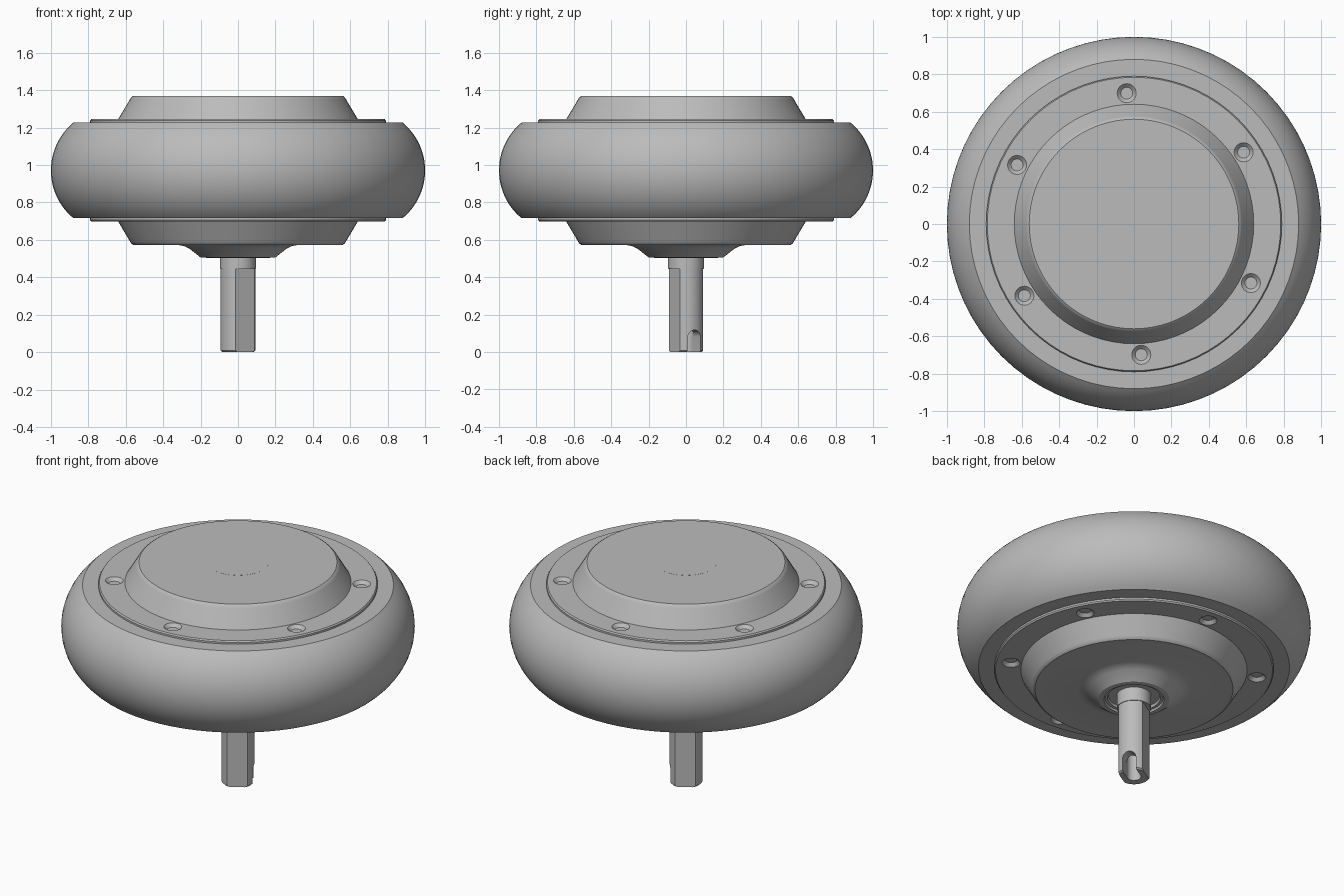
import bpy, bmesh, math
from mathutils import Vector, Matrix

cube = bpy.data.objects.get("Cube")
if cube:
    bpy.data.objects.remove(cube, do_unlink=True)

GREY = (0.5, 0.5, 0.5, 1)
metal = bpy.data.materials.new("plain grey")
metal.use_nodes = True
metal.diffuse_color = GREY
metal.node_tree.nodes["Principled BSDF"].inputs["Base Color"].default_value = GREY

MID = 0.971  # height of the wheel's centre plane


def add_object(name, bm):
    bmesh.ops.recalc_face_normals(bm, faces=bm.faces)
    mesh = bpy.data.meshes.new(name)
    bm.to_mesh(mesh)
    bm.free()
    mesh.materials.append(metal)
    obj = bpy.data.objects.new(name, mesh)
    bpy.context.collection.objects.link(obj)
    return obj


def lathe(name, profile, steps=72, closed=False):
    """Spin (radius, height) points about the z axis."""
    bm = bmesh.new()
    verts = [bm.verts.new((r, 0, z)) for r, z in profile]
    pairs = list(zip(verts, verts[1:]))
    if closed:
        pairs.append((verts[-1], verts[0]))
    edges = [bm.edges.new(p) for p in pairs]
    bmesh.ops.spin(bm, geom=verts + edges, axis=(0, 0, 1), cent=(0, 0, 0),
                   angle=math.tau, steps=steps)
    bmesh.ops.remove_doubles(bm, verts=bm.verts, dist=1e-5)
    return add_object(name, bm)


def cut(target, cutter):
    cutter.hide_render = True
    cutter.hide_set(True)
    mod = target.modifiers.new("cut", "BOOLEAN")
    mod.object = cutter
    mod.solver = "EXACT"


def smooth(obj):
    bpy.ops.object.select_all(action="DESELECT")
    obj.select_set(True)
    bpy.context.view_layer.objects.active = obj
    for mod in list(obj.modifiers):
        bpy.ops.object.modifier_apply(modifier=mod.name)
    bpy.ops.object.shade_smooth_by_angle(angle=math.radians(28))


# Tire: bulging tread with flat side walls
R, HALF = 0.331, 0.255
sweep = math.asin(HALF / R)
tread = []
for i in range(25):
    a = sweep * (i / 12 - 1)
    tread.append((1 - R + R * math.cos(a), MID + R * math.sin(a)))
tire = lathe("tire", [(0.6, MID - HALF)] + tread + [(0.6, MID + HALF)], closed=True)

# Side covers: same stepped disc, the lower one turned over and given a bearing boss
rim = [(0, 0.02), (0.79, 0.02), (0.79, 0.266), (0.784, 0.274), (0.64, 0.274)]
dome = [(0.577, 0.38), (0.571, 0.39), (0.56, 0.398)]
boss = [(0.32, 0.399), (0.29, 0.404), (0.26, 0.418), (0.2, 0.465), (0.17, 0.467),
        (0.165, 0.455), (0.15, 0.455), (0.145, 0.44), (0, 0.44)]


def cover(name, end):
    obj = lathe(name, rim + dome + end)
    # Ring of countersunk screw holes
    bm = bmesh.new()
    for k in range(6):
        a = math.radians(33.2 + 60 * k)
        at = Vector((0.7 * math.cos(a), 0.7 * math.sin(a), 0))
        for r1, r2, z, depth in ((0.026, 0.052, 0.262, 0.026), (0.026, 0.026, 0.22, 0.07)):
            bmesh.ops.create_cone(bm, cap_ends=True, segments=24, radius1=r1, radius2=r2,
                                  depth=depth, matrix=Matrix.Translation(at + Vector((0, 0, z))))
    holes = add_object(name + "_hole_cutter", bm)
    mod_cut = obj.modifiers.new("cut", "BOOLEAN")
    mod_cut.object, mod_cut.solver, mod_cut.use_self = holes, "EXACT", True
    smooth(obj)
    bpy.data.objects.remove(holes, do_unlink=True)
    return obj


top = cover("top_cover", [(0, 0.398)])
top.location.z = MID
bottom = cover("bottom_cover", boss)
bottom.location.z = MID
bottom.rotation_euler.x = math.pi

# Axle: round neck, then two opposed flats down to the chamfered end
axle = lathe("axle", [(0, 0), (0.085, 0), (0.093, 0.008), (0.093, 0.446),
                      (0.097, 0.446), (0.097, 0.6), (0, 0.6)], 48)
turn = Matrix.Rotation(math.radians(31), 4, "Z")
for side in (-1, 1):
    bm = bmesh.new()
    bmesh.ops.create_cube(bm, size=1, matrix=turn @ Matrix.Translation((0, side * 0.122, 0.195))
                          @ Matrix.Diagonal((0.4, 0.1, 0.5, 1)))
    cut(axle, add_object("flat_cutter", bm))

# Cable exit: round-topped slot open to one side and to the end
bm = bmesh.new()
outline = [(-0.04, -0.05), (0.04, -0.05)]
outline += [(0.04 * math.cos(math.pi * i / 12), 0.078 + 0.04 * math.sin(math.pi * i / 12))
            for i in range(13)]
face = bm.faces.new([bm.verts.new((0, y, z)) for y, z in outline])
ext = bmesh.ops.extrude_face_region(bm, geom=[face])
bmesh.ops.translate(bm, vec=(0.2, 0, 0),
                    verts=[v for v in ext["geom"] if isinstance(v, bmesh.types.BMVert)])
bmesh.ops.transform(bm, matrix=turn, verts=bm.verts)
cut(axle, add_object("slot_cutter", bm))

# Central bore joining the slot
bore = lathe("bore_cutter", [(0, -0.05), (0.04, -0.05), (0.04, 0.3), (0, 0.3)], 24)
cut(axle, bore)

# Axle end showing flush in the top cover
axle_end = lathe("axle_end", [(0, 1.3), (0.175, 1.3), (0.175, 1.3695), (0, 1.3695)], 48)

for obj in (tire, axle, axle_end):
    smooth(obj)
for obj in list(bpy.context.scene.objects):
    if obj.name.split(".")[0].endswith("_cutter"):
        bpy.data.objects.remove(obj, do_unlink=True)
